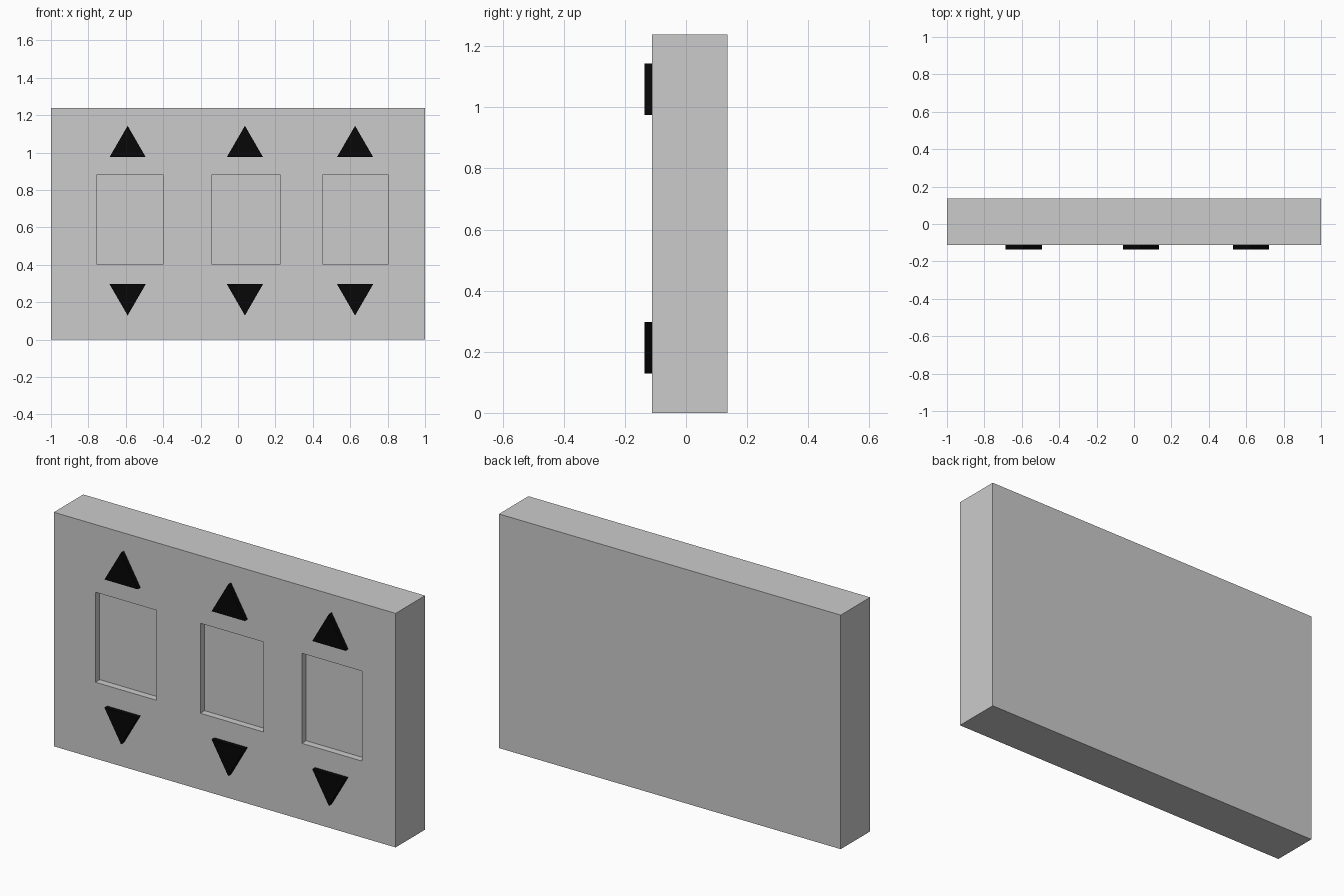
import bpy, bmesh
from mathutils import Vector

if "Cube" in bpy.data.objects:
    bpy.data.objects.remove(bpy.data.objects["Cube"])

FRONT, BACK, HEIGHT = -0.111, 0.135, 1.238
RECESS = 0.036


def prism(name, outline, y0, y1):
    """Extrude an (x, z) outline from y0 to y1."""
    bm = bmesh.new()
    face = bm.faces.new([bm.verts.new((x, y0, z)) for x, z in outline])
    ext = bmesh.ops.extrude_face_region(bm, geom=[face])
    moved = [g for g in ext["geom"] if isinstance(g, bmesh.types.BMVert)]
    bmesh.ops.translate(bm, verts=moved, vec=Vector((0, y1 - y0, 0)))
    bmesh.ops.recalc_face_normals(bm, faces=bm.faces)
    mesh = bpy.data.meshes.new(name)
    bm.to_mesh(mesh)
    bm.free()
    obj = bpy.data.objects.new(name, mesh)
    bpy.context.collection.objects.link(obj)
    return obj


def rect(x0, x1, z0, z1):
    return [(x0, z0), (x1, z0), (x1, z1), (x0, z1)]


black = bpy.data.materials.new("black")
black.diffuse_color = (0.002, 0.002, 0.002, 1)
black.use_nodes = True
black.node_tree.nodes["Principled BSDF"].inputs["Base Color"].default_value = black.diffuse_color

# Panel body
panel = prism("panel", rect(-1, 1, 0, HEIGHT), FRONT, BACK)

# Three columns: recessed window with an arrow above and below
columns = [(-0.757, -0.398, -0.59), (-0.143, 0.227, 0.037), (0.451, 0.804, 0.626)]
for i, (x0, x1, cx) in enumerate(columns, 1):
    cutter = prism(f"window_cutter_{i}", rect(x0, x1, 0.404, 0.88),
                   FRONT - 0.1, FRONT + RECESS)
    cutter.hide_render = True
    cutter.hide_viewport = True
    cutter.display_type = 'WIRE'
    cut = panel.modifiers.new(f"window_{i}", 'BOOLEAN')
    cut.operation = 'DIFFERENCE'
    cut.solver = 'EXACT'
    cut.object = cutter
    for label, base, tip in (("up", 0.975, 1.143), ("down", 0.297, 0.129)):
        arrow = prism(f"{label}_arrow_{i}",
                      [(cx - 0.097, base), (cx + 0.097, base), (cx, tip)],
                      -0.135, FRONT)
        arrow.data.materials.append(black)
